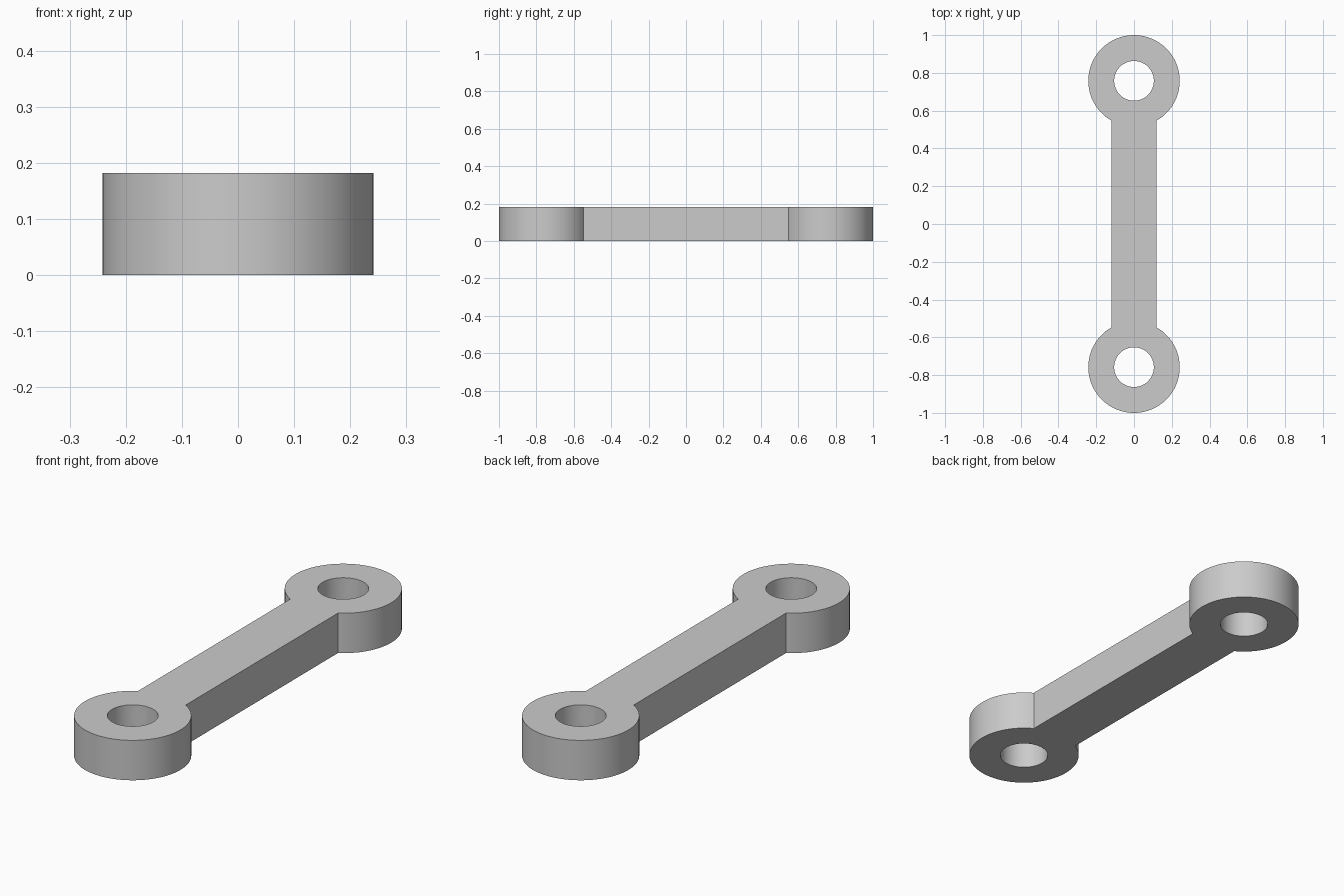
import bpy
import bmesh
import math
from mathutils import Vector

cube = bpy.data.objects.get("Cube")
if cube:
    bpy.data.objects.remove(cube, do_unlink=True)

EYE_R, HOLE_R, ARM_HALF, HEIGHT = 0.242, 0.105, 0.12, 0.182
EYE_Y = 1 - EYE_R
SEGMENTS = 72

grey = bpy.data.materials.new("light grey")
grey.use_nodes = True
colour = (0.6, 0.6, 0.6, 1)
grey.diffuse_color = colour
grey.node_tree.nodes["Principled BSDF"].inputs["Base Color"].default_value = colour


def arc(cy, radius, start, sweep, steps):
    """Points along an arc centred on (0, cy)."""
    angles = [start + sweep * i / steps for i in range(steps + 1)]
    return [(radius * math.cos(a), cy + radius * math.sin(a), 0) for a in angles]


def add_loop(bm, points):
    verts = [bm.verts.new(p) for p in points]
    for a, b in zip(verts, verts[1:] + verts[:1]):
        bm.edges.new((a, b))


bm = bmesh.new()

# Outer outline: a large arc at each end, joined by the straight arm
neck = -math.acos(ARM_HALF / EYE_R)
sweep = math.pi - 2 * neck
outline = arc(EYE_Y, EYE_R, neck, sweep, SEGMENTS)
outline += arc(-EYE_Y, EYE_R, neck + math.pi, sweep, SEGMENTS)
add_loop(bm, outline)

# Pin holes through both ends
for cy in (EYE_Y, -EYE_Y):
    add_loop(bm, arc(cy, HOLE_R, 0, math.tau, SEGMENTS)[:-1])

# Fill the flat profile and extrude it to full thickness
bmesh.ops.triangle_fill(bm, edges=bm.edges[:], use_beauty=True, normal=Vector((0, 0, 1)))
extruded = bmesh.ops.extrude_face_region(bm, geom=bm.faces[:], use_keep_orig=True)
top = [g for g in extruded["geom"] if isinstance(g, bmesh.types.BMVert)]
bmesh.ops.translate(bm, verts=top, vec=(0, 0, HEIGHT))
bmesh.ops.recalc_face_normals(bm, faces=bm.faces[:])

mesh = bpy.data.meshes.new("connecting_link")
bm.to_mesh(mesh)
bm.free()
mesh.materials.append(grey)
link = bpy.data.objects.new("connecting_link", mesh)
bpy.context.collection.objects.link(link)

# Smooth round walls with sharp rims and necks
bpy.ops.object.select_all(action="DESELECT")
link.select_set(True)
bpy.context.view_layer.objects.active = link
bpy.ops.object.shade_smooth_by_angle(angle=math.radians(30))
